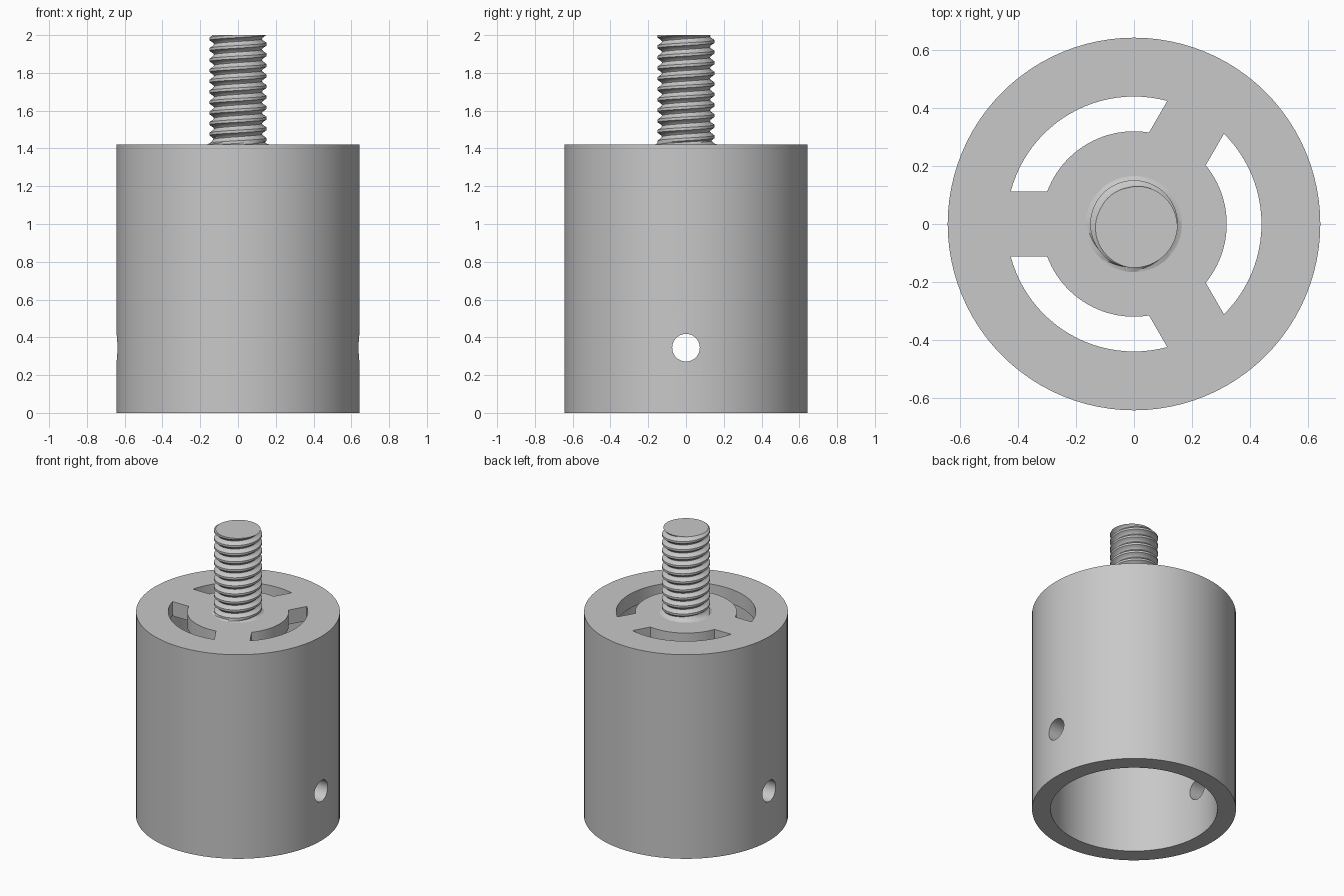
import bpy
import bmesh
from math import asin, cos, sin, pi, radians, tau

if "Cube" in bpy.data.objects:
    bpy.data.objects.remove(bpy.data.objects["Cube"], do_unlink=True)

BODY_R, BORE_R, BODY_H, CAP_T = 0.643, 0.526, 1.42, 0.1
HOLE_R, HOLE_Z = 0.073, 0.345
SLOT_IN, SLOT_OUT, SPOKE_HALF = 0.32, 0.44, 0.113
TOP, ROOT_R, CREST_R, PITCH = 2.0, 0.127, 0.151, 0.056

grey = bpy.data.materials.new("plain grey")
grey.use_nodes = True
color = (0.58, 0.58, 0.58, 1)
grey.diffuse_color = color
grey.node_tree.nodes["Principled BSDF"].inputs["Base Color"].default_value = color


def make_object(name, bm):
    bmesh.ops.recalc_face_normals(bm, faces=bm.faces[:])
    mesh = bpy.data.meshes.new(name)
    bm.to_mesh(mesh)
    bm.free()
    mesh.materials.append(grey)
    obj = bpy.data.objects.new(name, mesh)
    bpy.context.collection.objects.link(obj)
    return obj


def prism(name, outline, z0, z1):
    """Extrude a flat outline between two heights."""
    bm = bmesh.new()
    base = bm.faces.new([bm.verts.new((x, y, z0)) for x, y in outline])
    moved = bmesh.ops.extrude_face_region(bm, geom=[base])["geom"]
    verts = [v for v in moved if isinstance(v, bmesh.types.BMVert)]
    bmesh.ops.translate(bm, verts=verts, vec=(0, 0, z1 - z0))
    return make_object(name, bm)


def arc(r, start, end, n):
    angles = [start + (end - start) * i / n for i in range(n + 1)]
    return [(r * cos(a), r * sin(a)) for a in angles]


def circle(r, n):
    return arc(r, 0, tau, n)[:-1]


def activate(obj):
    bpy.ops.object.select_all(action="DESELECT")
    obj.select_set(True)
    bpy.context.view_layer.objects.active = obj


def cut(obj, cutter):
    activate(obj)
    cutter.hide_render = True
    mod = obj.modifiers.new("cut", "BOOLEAN")
    mod.operation = "DIFFERENCE"
    mod.solver = "EXACT"
    mod.object = cutter
    bpy.ops.object.modifier_apply(modifier=mod.name)
    bpy.data.objects.remove(cutter, do_unlink=True)


def smooth(obj):
    activate(obj)
    bpy.ops.object.shade_smooth_by_angle(angle=radians(30))


# Cup body, hollow from below
body = prism("cup_body", circle(BODY_R, 96), 0, BODY_H)
cut(body, prism("bore_cutter", circle(BORE_R, 96), -0.1, BODY_H - CAP_T))

# Three curved slots, leaving parallel-sided spokes between them
a_in = pi / 3 - asin(SPOKE_HALF / SLOT_IN)
a_out = pi / 3 - asin(SPOKE_HALF / SLOT_OUT)
for k in range(3):
    mid = k * tau / 3
    outline = (arc(SLOT_OUT, mid - a_out, mid + a_out, 24)
               + arc(SLOT_IN, mid + a_in, mid - a_in, 24))
    cut(body, prism("slot_cutter", outline, BODY_H - 2 * CAP_T, BODY_H + 0.1))

# Pin hole straight through both side walls
pin = prism("pin_cutter", circle(HOLE_R, 40), -1, 1)
pin.rotation_euler.y = pi / 2
pin.location.z = HOLE_Z
bpy.context.view_layer.update()
cut(body, pin)
smooth(body)


# Threaded stud with a flared foot
def stud_radius(z, phase):
    t = abs(2 * (phase % 1) - 1)
    thread = ROOT_R + (CREST_R - ROOT_R) * min(1, max(0, (0.85 - t) / 0.6))
    flare = 0.166 - 0.039 * min(1, (z - BODY_H) / 0.035) ** 0.5
    return max(thread, flare)


COLS, STEPS = 64, 8
rows = range(-2 * STEPS, (int((TOP - BODY_H) / PITCH) + 4) * STEPS)
bm = bmesh.new()
grid = []
for j in range(COLS):
    a = tau * j / COLS
    column = []
    for i in rows:
        z = BODY_H + PITCH * (i / STEPS + j / COLS)
        z = min(TOP, max(BODY_H, z))
        r = stud_radius(z, (z - BODY_H) / PITCH - j / COLS)
        column.append(bm.verts.new((r * cos(a), r * sin(a), z)))
    grid.append(column)
for j in range(COLS):
    left, right = grid[j], grid[(j + 1) % COLS]
    shift = STEPS if j == COLS - 1 else 0
    for i in range(len(left) - 1 - shift):
        bm.faces.new((left[i], right[i + shift],
                      right[i + shift + 1], left[i + 1]))
bmesh.ops.remove_doubles(bm, verts=bm.verts[:], dist=0.00005)
rim = [e for e in bm.edges if e.is_boundary
       and all(v.co.z > TOP - 0.001 for v in e.verts)]
bmesh.ops.contextual_create(bm, geom=rim)
stud = make_object("threaded_stud", bm)
smooth(stud)
